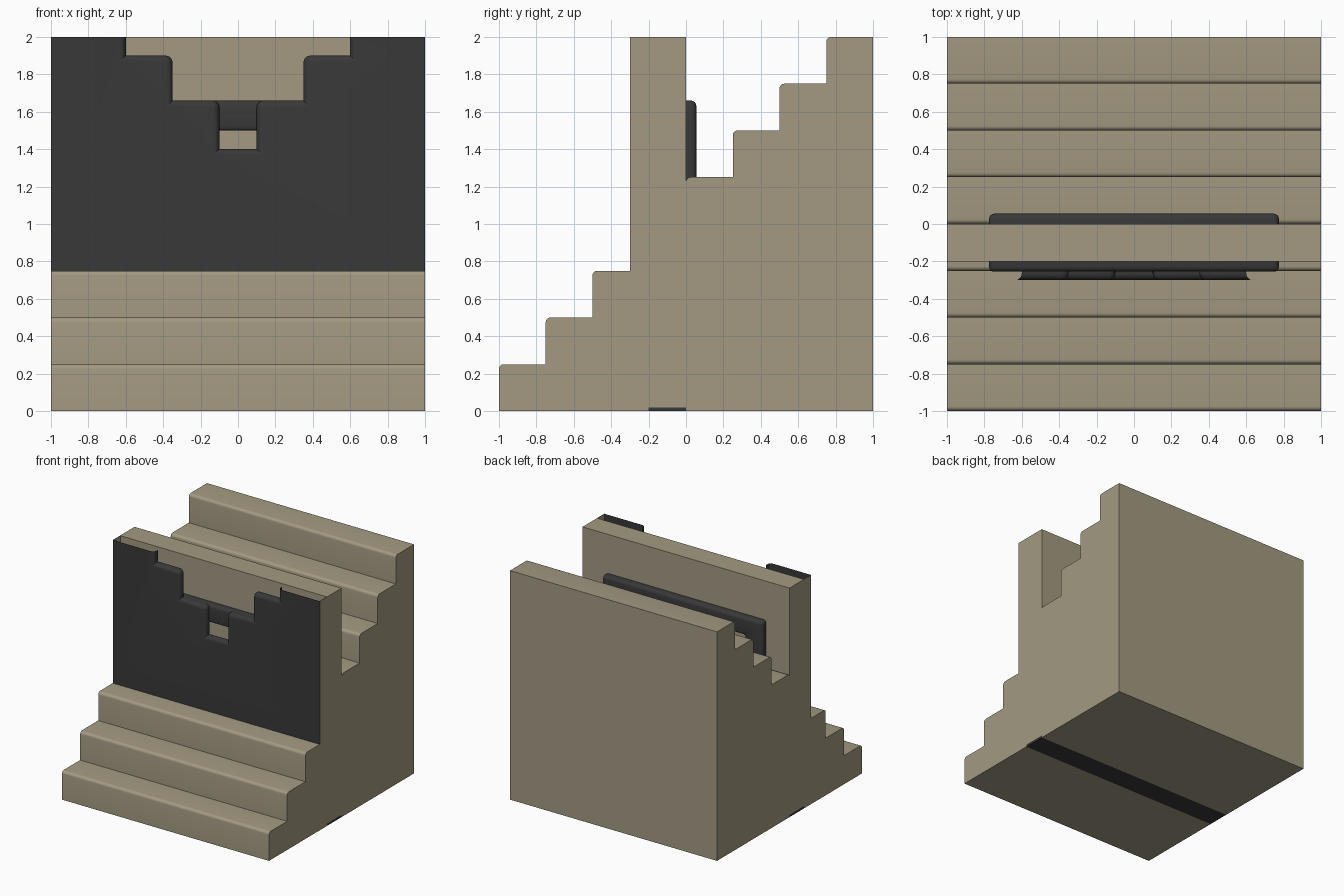
import bpy, bmesh, math

if "Cube" in bpy.data.objects:
    bpy.data.objects.remove(bpy.data.objects["Cube"])

def material(name, rgb):
    m = bpy.data.materials.new(name)
    m.diffuse_color = (*rgb, 1)
    m.use_nodes = True
    m.node_tree.nodes["Principled BSDF"].inputs["Base Color"].default_value = m.diffuse_color
    return m

STONE = material("stone", (0.366, 0.323, 0.223))
DARK = material("dark", (0.04, 0.04, 0.04))

def finish(bm, name, mat, smooth=True):
    bmesh.ops.recalc_face_normals(bm, faces=bm.faces)
    me = bpy.data.meshes.new(name)
    bm.to_mesh(me)
    bm.free()
    ob = bpy.data.objects.new(name, me)
    bpy.context.collection.objects.link(ob)
    me.materials.append(mat)
    if smooth:
        bpy.ops.object.select_all(action='DESELECT')
        ob.select_set(True)
        bpy.context.view_layer.objects.active = ob
        bpy.ops.object.shade_smooth_by_angle(angle=math.radians(35))
    return ob

def extrude(points, vec):
    bm = bmesh.new()
    face = bm.faces.new([bm.verts.new(p) for p in points])
    res = bmesh.ops.extrude_face_region(bm, geom=[face], use_keep_orig=True)
    verts = [v for v in res["geom"] if isinstance(v, bmesh.types.BMVert)]
    bmesh.ops.translate(bm, verts=verts, vec=vec)
    return bm

def box(name, mat, x, y, z):
    pts = [(x[0], y[0], z[0]), (x[1], y[0], z[0]), (x[1], y[1], z[0]), (x[0], y[1], z[0])]
    return finish(extrude(pts, (0, 0, z[1] - z[0])), name, mat, False)

# Staircase: eight steps with rounded nosings, shallow slot under the wall
R = 0.025
profile = []
for i in range(8):
    y, z = -1 + i * 0.25, (i + 1) * 0.25
    profile.append((y, z - 0.25))
    for k in range(6):
        a = math.pi / 2 * k / 5
        profile.append((y + R - R * math.cos(a), z - R + R * math.sin(a)))
profile += [(1, 2), (1, 0), (0, 0), (0, 0.02), (-0.2, 0.02), (-0.2, 0)]
finish(extrude([(-1, y, z) for y, z in profile], (2, 0, 0)), "staircase", STONE)
box("base_strip", DARK, (-1, 1), (-0.2, 0), (0, 0.02))

# Upright wall and the thin end plates that close the gap to the front panel
box("wall", STONE, (-1, 1), (-0.2, 0), (0.98, 2))
for side, x in (("left", (-1, -0.996)), ("right", (0.996, 1))):
    box("end_plate_" + side, STONE, x, (-0.299, -0.2), (0.74, 2))

# Dark arch frame passing through the wall
arch = [(-0.775, 0.9), (-0.775, 1.66), (0.775, 1.66), (0.775, 0.9),
        (0.6, 0.9), (0.6, 1.5), (-0.6, 1.5), (-0.6, 0.9)]
bm = extrude([(x, -0.255, z) for x, z in arch], (0, 0.31, 0))
bmesh.ops.bevel(bm, geom=bm.edges[:], offset=0.028, segments=4, profile=0.5, affect='EDGES')
finish(bm, "arch_frame", DARK)

# Front panel: open sheet with a stepped notch whose lip curls inward
LIP = 0.035
notch = [(0.6, 2, 0), (0.6, 1.9, 0), (0.35, 1.9, 1), (0.35, 1.66, 0),
         (0.1, 1.66, 1), (0.1, 1.4, 0)]

def notch_ring(off):
    half = []
    for x, z, convex in notch:
        if convex:
            r = LIP - off
            for k in range(5):
                a = math.pi / 2 * (1 + k / 4)
                half.append((x + LIP + r * math.cos(a), z - LIP + r * math.sin(a)))
        else:
            half.append((x + off, z if z == 2 else z - off))
    return half + [(-x, z) for x, z in reversed(half)]

bm = bmesh.new()
rings = []
levels = [(LIP * (1 - math.sin(a)), -0.3 + LIP * (1 - math.cos(a)))
          for a in (math.pi / 2 * k / 5 for k in range(6))] + [(0, -0.25)]
for off, y in levels:
    rings.append([bm.verts.new((x, y, z)) for x, z in notch_ring(off)])
for a, b in zip(rings, rings[1:]):
    for i in range(len(a) - 1):
        bm.faces.new((a[i], a[i + 1], b[i + 1], b[i]))
corners = [bm.verts.new((x, -0.3, z)) for x, z in ((-1, 2), (-1, 0.7), (1, 0.7), (1, 2))]
bm.faces.new(rings[0] + corners)
bmesh.ops.remove_doubles(bm, verts=bm.verts[:], dist=0.0005)
finish(bm, "front_panel", DARK)
